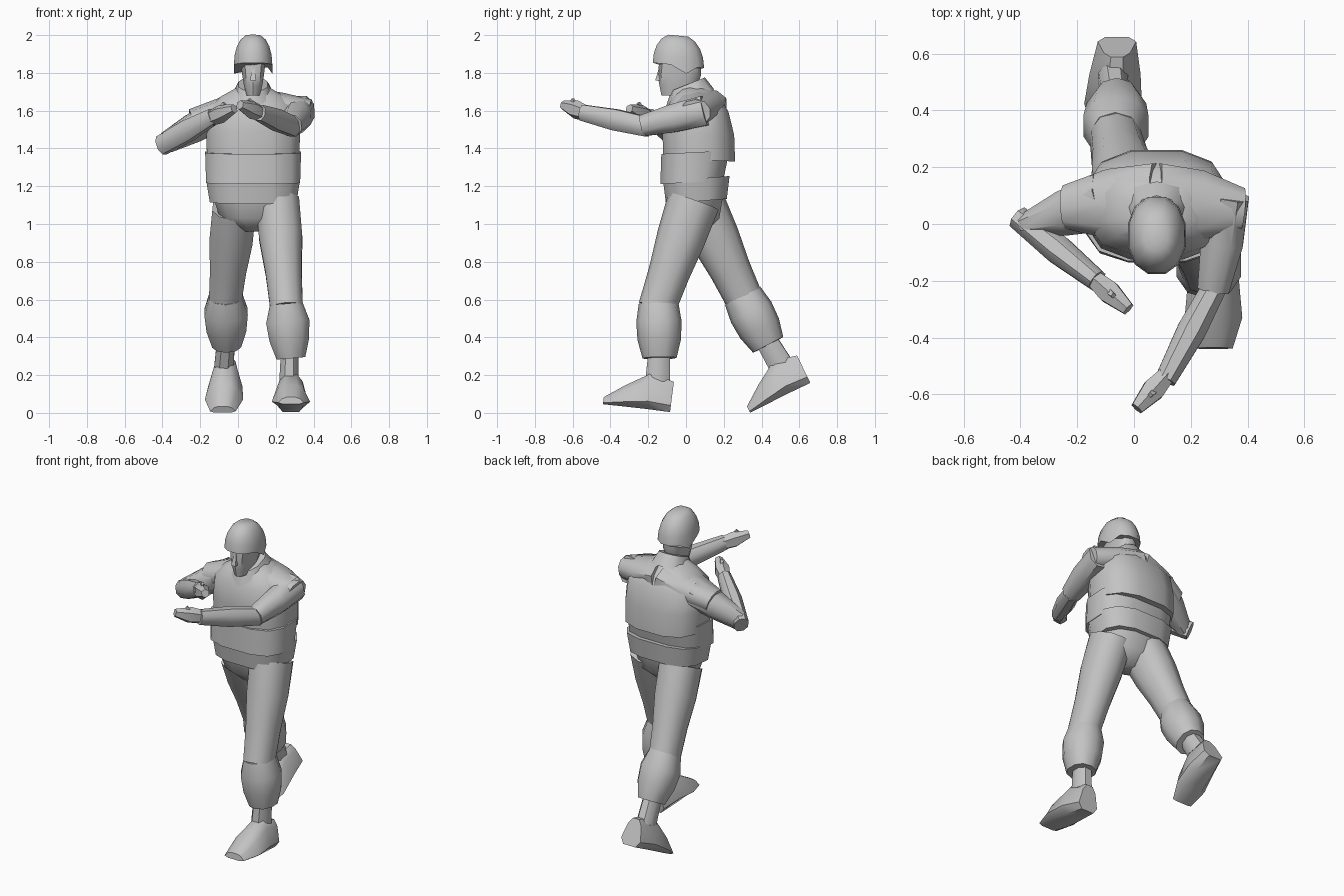
import bpy, bmesh, math
from mathutils import Vector

cube = bpy.data.objects.get("Cube")
if cube:
    bpy.data.objects.remove(cube, do_unlink=True)

COLOUR = (.55, .55, .55, 1)
grey = bpy.data.materials.new("plain grey")
grey.use_nodes = True
grey.diffuse_color = COLOUR
grey.node_tree.nodes["Principled BSDF"].inputs["Base Color"].default_value = COLOUR

X_AXIS, Y_AXIS, Z_AXIS = Vector((1, 0, 0)), Vector((0, 1, 0)), Vector((0, 0, 1))
MIDDLE = X_AXIS * .08  # body stands slightly to its left


def oval(centre, across, along, sides, power, taper=0):
    """Squared-off ellipse of points, optionally narrower at the top."""
    ring = []
    for i in range(sides):
        turn = math.tau * (i + .5) / sides
        c, s = (math.copysign(abs(f) ** power, f) for f in (math.cos(turn), math.sin(turn)))
        ring.append(centre + across * c * (1 - taper * s) + along * s)
    return ring


def skin(name, rings):
    """Join rings of points into a closed, capped body."""
    bm = bmesh.new()
    loops = [[bm.verts.new(point) for point in ring] for ring in rings]
    for lower, upper in zip(loops, loops[1:]):
        for i in range(len(lower)):
            bm.faces.new((lower[i - 1], lower[i], upper[i], upper[i - 1]))
    bm.faces.new(loops[0])
    bm.faces.new(loops[-1])
    bmesh.ops.recalc_face_normals(bm, faces=bm.faces)
    mesh = bpy.data.meshes.new(name)
    bm.to_mesh(mesh)
    bm.free()
    mesh.materials.append(grey)
    obj = bpy.data.objects.new(name, mesh)
    bpy.context.collection.objects.link(obj)
    bpy.ops.object.select_all(action='DESELECT')
    obj.select_set(True)
    bpy.context.view_layer.objects.active = obj
    bpy.ops.object.shade_smooth_by_angle(angle=math.radians(45))


def stack(name, levels, tilt=0, sides=12, power=.8):
    """Levels: height, y centre, half depth, half width."""
    along = Y_AXIS + Z_AXIS * tilt
    skin(name, [oval(MIDDLE + Y_AXIS * y + Z_AXIS * z, X_AXIS * width, along * depth, sides, power)
                for z, y, depth, width in levels])


def limb(name, start, end, widths, depths, up=Z_AXIS, sides=8):
    """Straight tube with evenly spaced cross-sections of the given half sizes."""
    direction = (end - start).normalized()
    side = direction.cross(up).normalized()
    rise = side.cross(direction)
    last = len(widths) - 1
    skin(name, [oval(start.lerp(end, i / last), side * width, rise * depth, sides, .9)
                for i, (width, depth) in enumerate(zip(widths, depths))])


def boot(name, heel, toe):
    """Flat-soled boot, narrow on top, pitched along the line from heel to toe."""
    up = (toe - heel).normalized().cross(X_AXIS)
    rings = []
    for along, height, width in ((0, .17, .06), (.35, .2, .08), (.7, .12, .09), (1, .04, .06)):
        half = up * height / 2
        rings.append(oval(heel.lerp(toe, along) + half, X_AXIS * width, half, 8, .65, .35))
    skin(name, rings)


# Torso
stack("hips", [(.96, .05, .06, .05), (1.03, .05, .13, .18), (1.15, .05, .15, .22)])
stack("jacket_hem", [(1.12, .055, .165, .235), (1.24, .055, .18, .255)], tilt=.08, power=.7)
stack("waist_band", [(1.22, .03, .17, .255), (1.38, .05, .185, .26)], tilt=.05, power=.7)
stack("vest", [(1.34, .07, .195, .25), (1.48, .065, .195, .255), (1.6, .06, .17, .25),
               (1.67, .06, .13, .18), (1.72, .05, .08, .09)], tilt=-.05, power=.75)

# Collar and head
stack("collar", [(1.66, .02, .13, .12), (1.74, .01, .09, .08)], tilt=.4, sides=10)
stack("head", [(1.68, -.05, .08, .035), (1.73, -.04, .1, .05),
               (1.79, -.035, .115, .06), (1.87, -.03, .11, .07)], sides=10)
stack("nose", [(1.76, -.14, .03, .02), (1.83, -.135, .01, .01)], sides=4)

# Helmet: a dome whose rim dips over the ears
dome = []
for step in range(5):
    lift = step * math.pi / 10
    spread, height = math.cos(lift) ** .8, math.sin(lift)
    centre = MIDDLE - Y_AXIS * .04 + Z_AXIS * (1.84 + .165 * height)
    dome.append(oval(centre, X_AXIS * .105 * spread, (Y_AXIS - Z_AXIS * .1) * .14 * spread, 12, .9))
for point in dome[0]:
    if abs(point.y - dome[0][0].y) < .08 and abs(point.x - MIDDLE.x) > .08:
        point.z -= .04
skin("helmet", dome)

# Arms: the left reaches forward, the right folds across the chest
neck = Vector((.08, .08, 1.64))
arms = {
    "left": ((.38, .05, 1.59), (.34, .1, 1.6), (.28, -.23, 1.52), (.11, -.55, 1.59),
             (.01, -.65, 1.63), (.07, .08, .06)),
    "right": ((-.24, .06, 1.54), (-.1, .08, 1.58), (-.38, 0, 1.43), (-.13, -.2, 1.57),
              (-.02, -.3, 1.61), (.11, .085, .04)),
}
for side, (*joints, sleeve) in arms.items():
    tip, shoulder, elbow, wrist, fingers = map(Vector, joints)
    limb(side + "_shoulder", neck, tip, (.14, .13, .08), (.08, .08, .07), sides=10)
    limb(side + "_upper_arm", shoulder, elbow, sleeve, (.085, .08, .06))
    limb(side + "_forearm", elbow.lerp(wrist, -.1), wrist, (.045, .055, .04), (.055, .06, .045))
    limb(side + "_hand", wrist.lerp(elbow, .1), fingers, (.03, .045, .025), (.04, .05, .025), sides=6)
    knuckle = wrist.lerp(fingers, .2)
    limb(side + "_thumb", knuckle, knuckle.lerp(fingers, .4) + Z_AXIS * .05, (.02, .01), (.02, .01), sides=4)

# Legs: the left steps forward, the right trails with its heel raised
legs = {
    "left": ((.21, .04, 1.12), (.255, -.145, .58), (.28, -.14, .29), (.27, -.15, .17),
             (.28, -.085, 0), (.28, -.44, .045)),
    "right": ((-.02, .08, 1.08), (-.065, .3, .62), (-.06, .435, .36), (-.075, .51, .24),
              (-.06, .66, .155), (-.08, .34, 0)),
}
for side, joints in legs.items():
    hip, knee, cuff, ankle, heel, toe = map(Vector, joints)
    limb(side + "_thigh", hip, knee.lerp(hip, -.05), (.12, .12, .1, .09), (.14, .13, .11, .1), Y_AXIS, 10)
    limb(side + "_trouser_cuff", knee, cuff, (.09, .12, .11, .08), (.105, .12, .115, .09), Y_AXIS, 10)
    limb(side + "_ankle", cuff.lerp(knee, .2), ankle, (.05, .055), (.06, .07), Y_AXIS)
    boot(side + "_boot", heel, toe)
